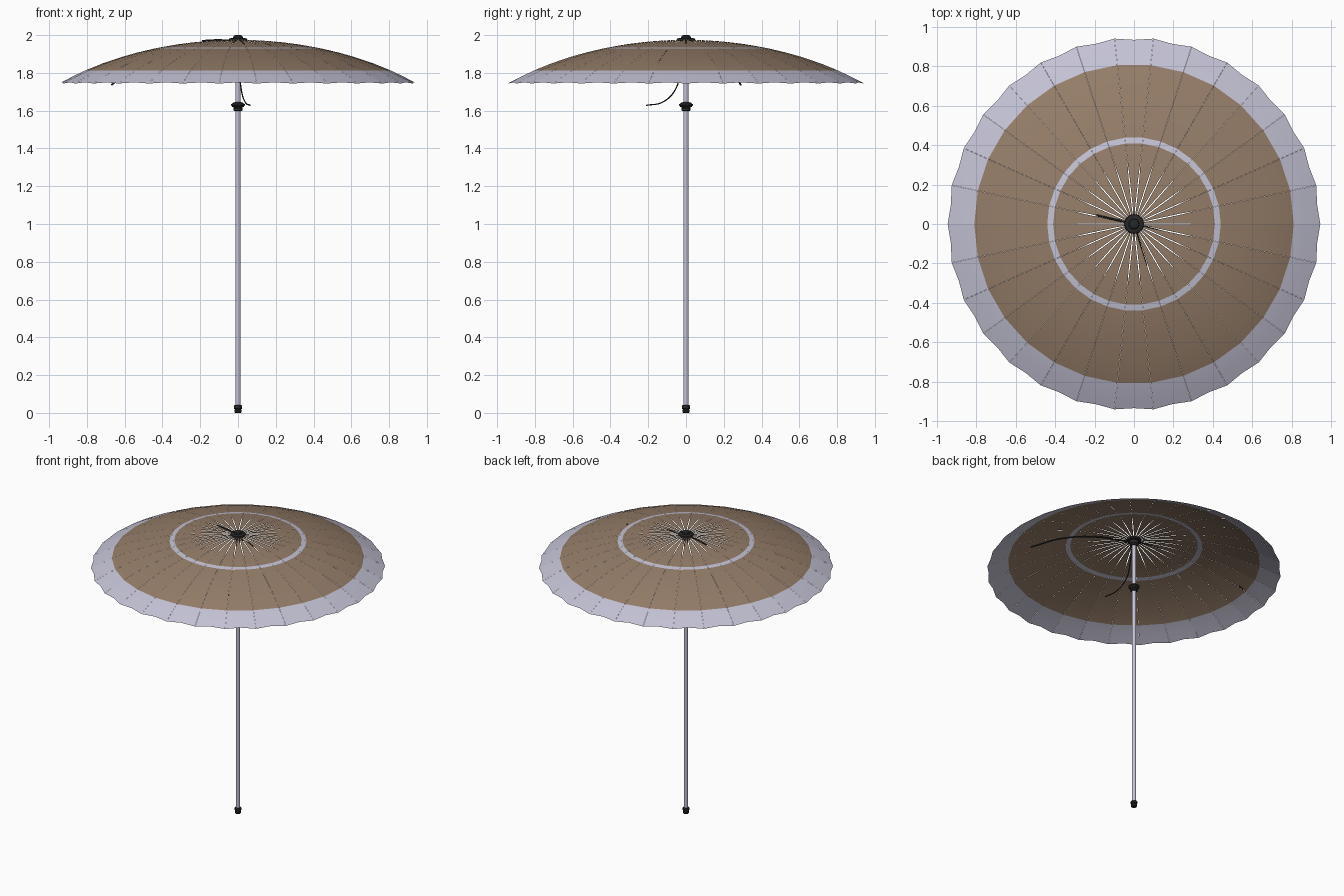
import bpy
import bmesh
import math
from mathutils import Vector

cube = bpy.data.objects.get("Cube")
if cube:
    bpy.data.objects.remove(cube)

PANELS = 30
STEP = 2 * math.pi / PANELS


def material(name, colour, roughness=0.7):
    m = bpy.data.materials.new(name)
    m.use_nodes = True
    m.diffuse_color = (*colour, 1)
    bsdf = m.node_tree.nodes["Principled BSDF"]
    bsdf.inputs["Base Color"].default_value = (*colour, 1)
    bsdf.inputs["Roughness"].default_value = roughness
    return m


tan = material("tan fabric", (0.30, 0.205, 0.14))
pale = material("pale lilac", (0.55, 0.54, 0.66))
black = material("black plastic", (0.02, 0.02, 0.022))


def finish(name, bm, mats, angle=35):
    mesh = bpy.data.meshes.new(name)
    bm.to_mesh(mesh)
    bm.free()
    obj = bpy.data.objects.new(name, mesh)
    bpy.context.collection.objects.link(obj)
    for m in mats:
        mesh.materials.append(m)
    bpy.ops.object.select_all(action='DESELECT')
    obj.select_set(True)
    bpy.context.view_layer.objects.active = obj
    bpy.ops.object.shade_smooth_by_angle(angle=math.radians(angle))
    return obj


def lathe(name, profile, mat, sides=24):
    """Turn a closed-ended (radius, height) profile around the z axis."""
    bm = bmesh.new()
    rings = []
    for r, z in profile:
        rings.append([bm.verts.new((r * math.cos(a), r * math.sin(a), z))
                      for a in (2 * math.pi * i / sides for i in range(sides))])
    for low, high in zip(rings, rings[1:]):
        for i in range(sides):
            j = (i + 1) % sides
            bm.faces.new((low[i], low[j], high[j], high[i]))
    bm.faces.new(rings[0][::-1])
    bm.faces.new(rings[-1])
    return finish(name, bm, [mat])


def wire(name, points, radius):
    """A thin round rod following a smooth path."""
    curve = bpy.data.curves.new(name, 'CURVE')
    curve.dimensions = '3D'
    curve.bevel_depth = radius
    curve.bevel_resolution = 1
    curve.use_fill_caps = True
    curve.resolution_u = 8
    spline = curve.splines.new('BEZIER')
    spline.bezier_points.add(len(points) - 1)
    for bp, p in zip(spline.bezier_points, points):
        bp.co = p
        bp.handle_left_type = bp.handle_right_type = 'AUTO'
    curve.materials.append(black)
    obj = bpy.data.objects.new(name, curve)
    bpy.context.collection.objects.link(obj)
    return obj


def dome(r):
    return 1.975 - 0.235 * r ** 2 - 0.03 * r ** 6


def polar(r, degrees, z):
    a = math.radians(degrees)
    return Vector((r * math.cos(a), r * math.sin(a), z))


# Canopy: separate fabric panels with narrow open seams near the crown
radii = [0.03, 0.09, 0.16, 0.24, 0.32, 0.41, 0.44, 0.53, 0.62, 0.72, 0.81, 0.88, 0.945]
bm = bmesh.new()
for p in range(PANELS):
    rows = []
    for r in radii:
        gap = 0.0028 if 0.05 < r < 0.3 else 0.0004
        row = []
        for k in range(3):
            a = (p + k / 2) * STEP
            # the middle of each panel is a flat chord, cut back at the rim
            rr = r * math.cos(STEP / 2) if k == 1 else r
            z = dome(r)
            if r == radii[-1] and k == 1:
                rr -= 0.006
                z += 0.006
            side = (1 - k) * gap
            row.append(bm.verts.new((rr * math.cos(a) - side * math.sin(a),
                                     rr * math.sin(a) + side * math.cos(a), z)))
        rows.append(row)
    for i in range(len(rows) - 1):
        middle = (radii[i] + radii[i + 1]) / 2
        trim = middle > 0.81 or 0.41 < middle < 0.44
        for k in range(2):
            f = bm.faces.new((rows[i][k], rows[i + 1][k], rows[i + 1][k + 1], rows[i][k + 1]))
            f.material_index = 1 if trim else 0
finish("canopy", bm, [tan, pale])

# Pole and its fittings
lathe("pole", [(0.014, 0.02), (0.014, 1.97)], pale, 20)
lathe("pole_foot", [(0.016, 0), (0.019, 0.004), (0.019, 0.014), (0.016, 0.018),
                    (0.021, 0.022), (0.021, 0.038), (0.015, 0.043)], black)
lathe("slider", [(0.018, 1.597), (0.024, 1.602), (0.024, 1.612), (0.021, 1.616),
                 (0.030, 1.620), (0.036, 1.627), (0.036, 1.634),
                 (0.026, 1.642), (0.016, 1.646)], black)
lathe("crown_hub", [(0.018, 1.935), (0.03, 1.945), (0.03, 1.968)], black)
lathe("crown_cap", [(0.042, 1.968), (0.05, 1.974), (0.047, 1.982), (0.026, 1.986),
                    (0.024, 1.996), (0.014, 2.0)], black)

# Rods under the canopy
wire("long_rib", [polar(0.02, -15, 1.955), polar(0.25, -15, 1.94),
                  polar(0.5, -16, 1.875), polar(0.72, -17, 1.765)], 0.005)
wire("hanging_stay", [polar(0.02, -73, 1.95), polar(0.03, -73, 1.82),
                      polar(0.06, -73, 1.71), polar(0.13, -73, 1.645),
                      polar(0.22, -73, 1.628)], 0.0035)
wire("crown_rib", [polar(0.04, 167, 1.972), polar(0.12, 167, 1.974),
                   polar(0.195, 167, 1.970)], 0.005)
wire("rib_tip", [polar(0.705, 156.6, 1.755), polar(0.73, 156.6, 1.736)], 0.005)
